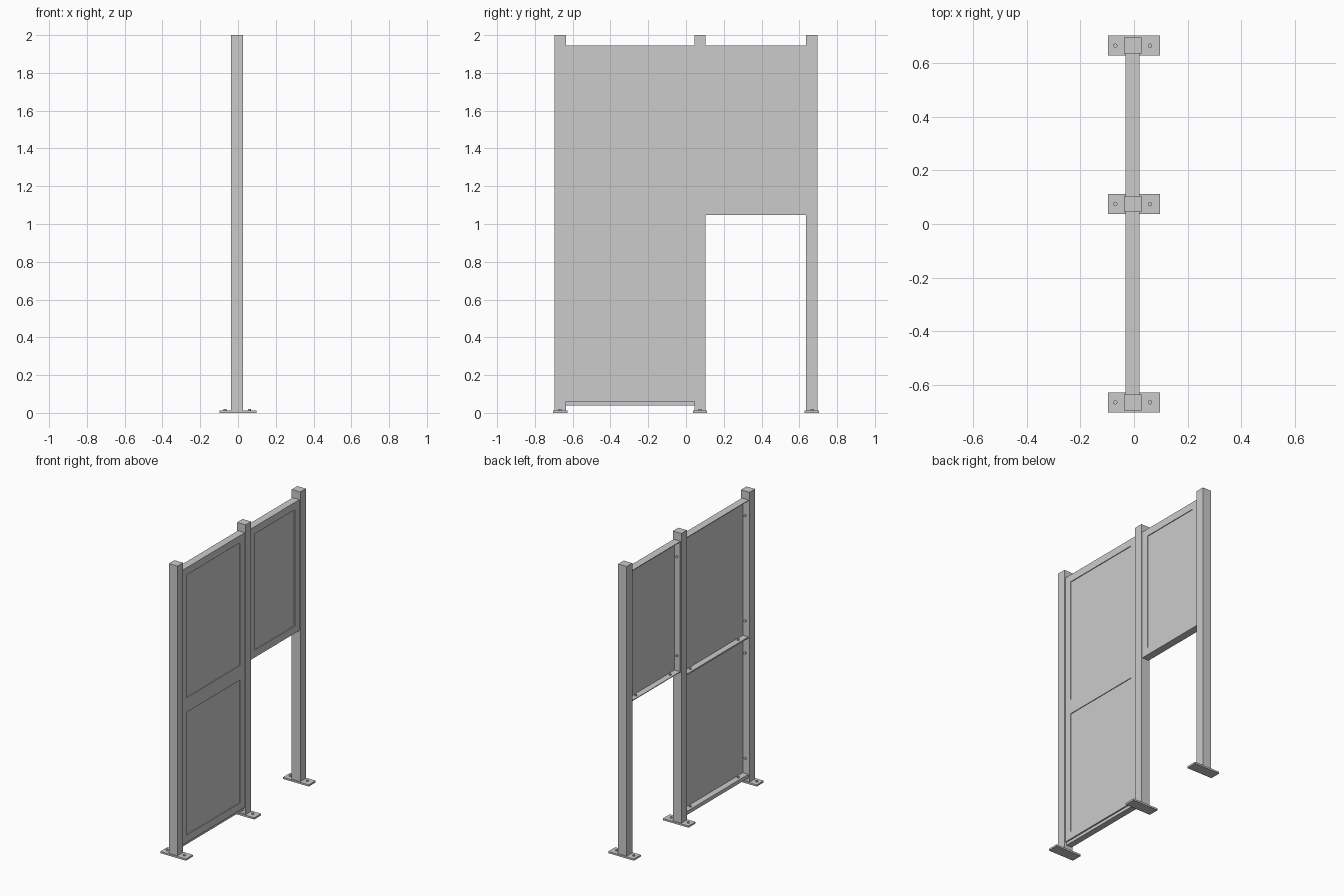
import bpy, bmesh
from mathutils import Matrix, Vector

if "Cube" in bpy.data.objects:
    bpy.data.objects.remove(bpy.data.objects["Cube"])


def make(name, build):
    bm = bmesh.new()
    build(bm)
    me = bpy.data.meshes.new(name)
    bm.to_mesh(me)
    bm.free()
    ob = bpy.data.objects.new(name, me)
    bpy.context.collection.objects.link(ob)
    return ob


def box(name, x, y, z):
    """Box from (min, max) ranges on each axis."""
    lo, hi = Vector((x[0], y[0], z[0])), Vector((x[1], y[1], z[1]))
    m = Matrix.Translation((lo + hi) / 2) @ Matrix.Diagonal((*(hi - lo), 1))
    return make(name, lambda bm: bmesh.ops.create_cube(bm, size=1, matrix=m))


def bolt(name, base, direction, r=0.008, h=0.008):
    """Round bolt head standing on a surface point."""
    d = Vector(direction)
    m = Matrix.Translation(Vector(base) + d * h / 2) @ d.to_track_quat('Z', 'Y').to_matrix().to_4x4()
    ob = make(name, lambda bm: bmesh.ops.create_cone(
        bm, cap_ends=True, segments=16, radius1=r, radius2=r, depth=h, matrix=m))
    for p in ob.data.polygons:
        p.use_smooth = len(p.vertices) == 4
    for e in ob.data.edges:
        e.use_edge_sharp = True
    return ob


XC = -0.005               # centre line of posts and bolts
XB, XF = -0.031, 0.021    # back and front of the frames
T = 0.005                 # angle thickness
LEG = 0.05                # front leg width


def angle_frame(name, y0, y1, z0, z1):
    """Angle-section frame: front border plus a rim running back."""
    rings = [  # (inset, x) cross-section of the angle
        (0, XB), (0, XF), (LEG, XF), (LEG, XF - T), (T, XF - T), (T, XB)]

    def build(bm):
        loops = []
        for i, x in rings:
            loops.append([bm.verts.new((x, a, b)) for a, b in (
                (y0 + i, z0 + i), (y1 - i, z0 + i), (y1 - i, z1 - i), (y0 + i, z1 - i))])
        for a, b in zip(loops, loops[1:] + loops[:1]):
            for k in range(4):
                n = (k + 1) % 4
                bm.faces.new((a[k], a[n], b[n], b[k]))
        bmesh.ops.recalc_face_normals(bm, faces=bm.faces)
    make(name + "_frame", build)

    # sheet behind the front border
    box(name + "_sheet", (XF - 2 * T, XF - T), (y0 + T, y1 - T), (z0 + T, z1 - T))

    # bolts on the inner faces of the rim
    for z in (z0 + 0.11, z1 - 0.11):
        bolt(name + "_side_bolt", (XC - 0.003, y0 + T, z), (0, 1, 0))
        bolt(name + "_side_bolt", (XC - 0.003, y1 - T, z), (0, -1, 0))
    for y in (y0 + 0.08, y1 - 0.08):
        bolt(name + "_lower_bolt", (XC - 0.003, y, z0 + T), (0, 0, 1))
        bolt(name + "_upper_bolt", (XC - 0.003, y, z1 - T), (0, 0, -1))


# posts with base plates and anchor bolts
for y in (-0.666, 0.074, 0.666):
    box("post", (XC - 0.0325, XC + 0.0325), (y - 0.03, y + 0.03), (0.01, 2.0))
    box("base_plate", (-0.0975, 0.0975), (y - 0.0375, y + 0.0375), (0, 0.012))
    for x in (-0.065, 0.065):
        bolt("anchor_bolt", (XC + x, y, 0.012), (0, 0, 1))

# panels
angle_frame("upper_panel", -0.636, 0.044, 1.003, 1.945)
angle_frame("lower_panel", -0.636, 0.044, 0.06, 1.003)
angle_frame("short_panel", 0.104, 0.636, 1.047, 1.945)

# bottom rail under the tall bay
box("bottom_rail", (XB, XF - 0.01), (-0.636, 0.044), (0.04, 0.06))
